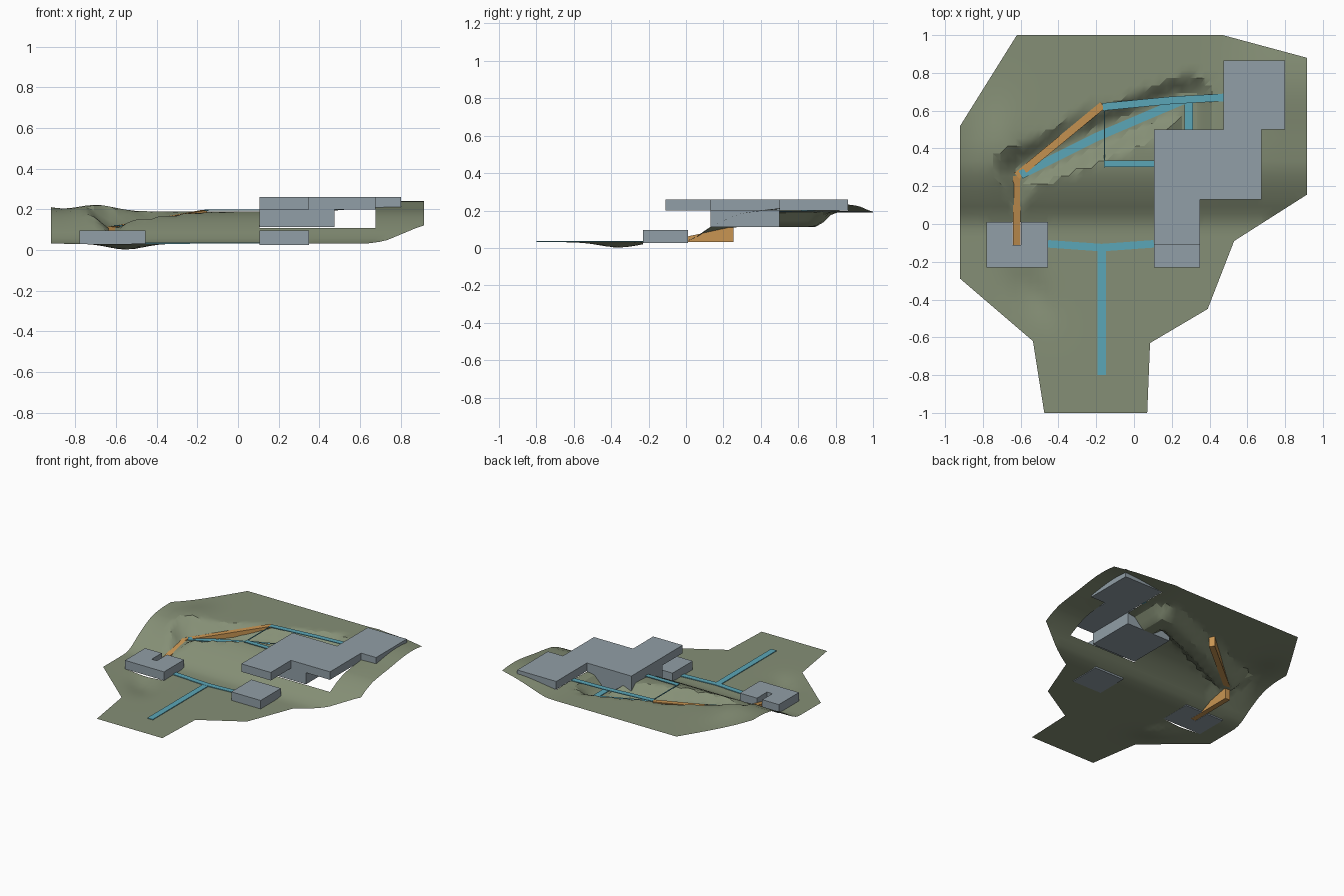
import bpy, bmesh, math
from mathutils import Vector

if "Cube" in bpy.data.objects:
    bpy.data.objects.remove(bpy.data.objects["Cube"])


def material(name, rgb):
    m = bpy.data.materials.new(name)
    m.diffuse_color = (*rgb, 1)
    m.use_nodes = True
    m.node_tree.nodes["Principled BSDF"].inputs["Base Color"].default_value = m.diffuse_color
    return m


GRASS = material("sage_ground", (0.235, 0.275, 0.180))
STONE = material("blue_grey", (0.285, 0.345, 0.385))
WATER = material("teal_path", (0.105, 0.38, 0.475))
WOOD = material("orange_ramp", (0.58, 0.30, 0.085))


def finish(bm, name, mat):
    bmesh.ops.recalc_face_normals(bm, faces=bm.faces)
    me = bpy.data.meshes.new(name)
    bm.to_mesh(me)
    bm.free()
    me.materials.append(mat)
    ob = bpy.data.objects.new(name, me)
    bpy.context.collection.objects.link(ob)
    return ob


def prism(name, outline, z0, z1, mat):
    bm = bmesh.new()
    f = bm.faces.new([bm.verts.new((x, y, z0)) for x, y in outline])
    r = bmesh.ops.extrude_face_region(bm, geom=[f])
    for v in r["geom"]:
        if isinstance(v, bmesh.types.BMVert):
            v.co.z = z1
    return finish(bm, name, mat)


def rect(x0, y0, x1, y1):
    return [(x0, y0), (x1, y0), (x1, y1), (x0, y1)]


# Strip following a 3D path; mitred, with given thickness or a level base
def ribbon(name, pts, width, mat, thick=0.005, base=None):
    bm = bmesh.new()
    P = [Vector(p) for p in pts]
    rings = []
    for i, p in enumerate(P):
        ds = []
        if i:
            ds.append((p - P[i - 1]).xy.normalized())
        if i < len(P) - 1:
            ds.append((P[i + 1] - p).xy.normalized())
        n = sum(ds, Vector((0, 0))).normalized()
        w = width / 2 / max(0.5, n.dot(ds[0]))
        s = Vector((-n.y * w, n.x * w, 0))
        low = base if base is not None else p.z - thick
        a, b = p + s, p - s
        rings.append([bm.verts.new(c) for c in
                      (a, b, (b.x, b.y, low), (a.x, a.y, low))])
    for r, q in zip(rings, rings[1:]):
        for k in range(4):
            j = (k + 1) % 4
            bm.faces.new((r[k], r[j], q[j], q[k]))
    bm.faces.new(rings[0])
    bm.faces.new(rings[-1])
    return finish(bm, name, mat)


# Routes: road in the cutting, and the two ramp flights
ROAD = [(-.60, .26, .122), (-.20, .46, .12), (.20, .63, .12), (.29, .66, .12), (.29, .50, .12)]
RAMP_LOW = [(-.62, -.11, .036), (-.62, .255, .115)]
RAMP_HIGH = [(-.62, .255, .115), (-.165, .63, .197)]


def interp(t, table):
    for (a, u), (b, v) in zip(table, table[1:]):
        if t <= b:
            k = max(0, (t - a) / (b - a))
            return u + (v - u) * k
    return table[-1][1]


def cut(x, y, path, half, slope):
    best = 9
    p = Vector((x, y))
    for a, b in zip(path, path[1:]):
        A, B = Vector(a), Vector(b)
        d = B.xy - A.xy
        t = min(1, max(0, (p - A.xy).dot(d) / d.length_squared))
        q = A.lerp(B, t)
        best = min(best, q.z - .007 + slope * max(0, (p - q.xy).length - half))
    return best


def gauss(x, y, cx, cy, sx, sy):
    return math.exp(-((x - cx) / sx) ** 2 - ((y - cy) / sy) ** 2)


def height(x, y):
    # Hillside, two mounds and a hollow
    z = interp(y, [(-1, .031), (-.03, .031), (.03, .043), (.13, .108), (.22, .155),
                   (.30, .182), (.40, .19), (1, .19)])
    z += .032 * gauss(x, y, -.70, .42, .13, .2) + .03 * gauss(x, y, -1.0, .5, .12, .3)
    k = min(1, max(0, (x - .35) / .45))
    z += .05 * k * k * (3 - 2 * k) * math.exp(-((y - .75) / .28) ** 2)
    if y < -.22:
        u = (x + .55) * .6 - (y + .36) * .8
        v = (x + .55) * .8 + (y + .36) * .6
        z -= .029 * gauss(u, v, 0, 0, .16, .09)
    # Cuttings for road and ramps
    z = min(z, cut(x, y, ROAD, .05, 1.0), cut(x, y, RAMP_HIGH, .03, 1.0))
    if y > 0:
        z = min(z, cut(x, y, RAMP_LOW, .025, 1.5))
    return z


# Ground sheet sliced into a grid, with openings under the buildings
OUTLINE = [(-.62, 1), (-.92, .52), (-.92, -.29), (-.535, -.62), (-.475, -1), (.07, -1),
           (.085, -.63), (.39, -.45), (.53, -.09), (.915, .155), (.915, .88), (.47, 1)]
HOLES = [(.105, .13, .675, .50), (.475, .50, .80, .865),
         (.105, -.23, .35, .01), (-.78, -.23, -.455, .01)]
bm = bmesh.new()
bm.faces.new([bm.verts.new((x, y, 0)) for x, y in OUTLINE])
for axis in (0, 1):
    lines = [-1 + .04 * i + .013 for i in range(50)]
    edges = {h[axis + o] for h in HOLES for o in (0, 2)}
    lines = [c for c in lines if all(abs(c - e) > .008 for e in edges)] + list(edges)
    for c in sorted(lines):
        co, no = Vector((0, 0, 0)), Vector((0, 0, 0))
        co[axis], no[axis] = c, 1
        bmesh.ops.bisect_plane(bm, geom=bm.verts[:] + bm.edges[:] + bm.faces[:],
                               dist=1e-5, plane_co=co, plane_no=no)
doomed = []
for f in bm.faces:
    c = f.calc_center_median()
    if any(a < c.x < p and b < c.y < q for a, b, p, q in HOLES):
        doomed.append(f)
bmesh.ops.delete(bm, geom=doomed, context='FACES')
bmesh.ops.triangulate(bm, faces=bm.faces)
for v in bm.verts:
    v.co.z = height(v.co.x, v.co.y)
ground = finish(bm, "ground", GRASS)
if sum(p.normal.z for p in ground.data.polygons) < 0:
    ground.data.flip_normals()
bpy.context.view_layer.objects.active = ground
ground.select_set(True)
bpy.ops.object.shade_smooth_by_angle(angle=math.radians(25))

# Buildings
prism("upper_hall", [(.105, -.11), (.35, -.11), (.35, .13), (.675, .13), (.675, .50),
                     (.80, .50), (.80, .865), (.475, .865), (.475, .50), (.105, .50)],
      .2, .26, STONE)
prism("middle_hall", rect(.105, .13, .475, .50), .113, .2, STONE)
prism("lower_hall", rect(.105, -.23, .35, .01), .026, .095, STONE)
prism("gate_house", [(-.78, -.23), (-.455, -.23), (-.455, .01), (-.598, .01), (-.598, -.11),
                     (-.642, -.11), (-.642, .01), (-.78, .01)], .03, .095, STONE)

# Ramps
ribbon("lower_ramp", RAMP_LOW, .04, WOOD, base=.031)
ribbon("upper_ramp", RAMP_HIGH, .04, WOOD, base=.113)

# Paths
ribbon("entry_path", [(-.172, -.80, .037), (-.172, -.12, .037)], .045, WATER)
ribbon("cross_path", [(-.455, -.105, .038), (-.172, -.125, .038), (.105, -.105, .038)],
       .04, WATER)
ribbon("cutting_road", ROAD[:3] + [(.27, .66, .12)], .045, WATER)
ribbon("cutting_spur", [(.29, .68, .121), (.29, .50, .121)], .045, WATER)
ribbon("upper_path", [(-.165, .62, .198), (.20, .655, .2), (.475, .67, .203)], .04, WATER)
ribbon("terrace_path", [(-.16, .318, .199), (.105, .318, .199)], .035, WATER)
ribbon("terrace_link", [(-.157, .62, .198), (-.157, .30, .198)], .006, WATER)
